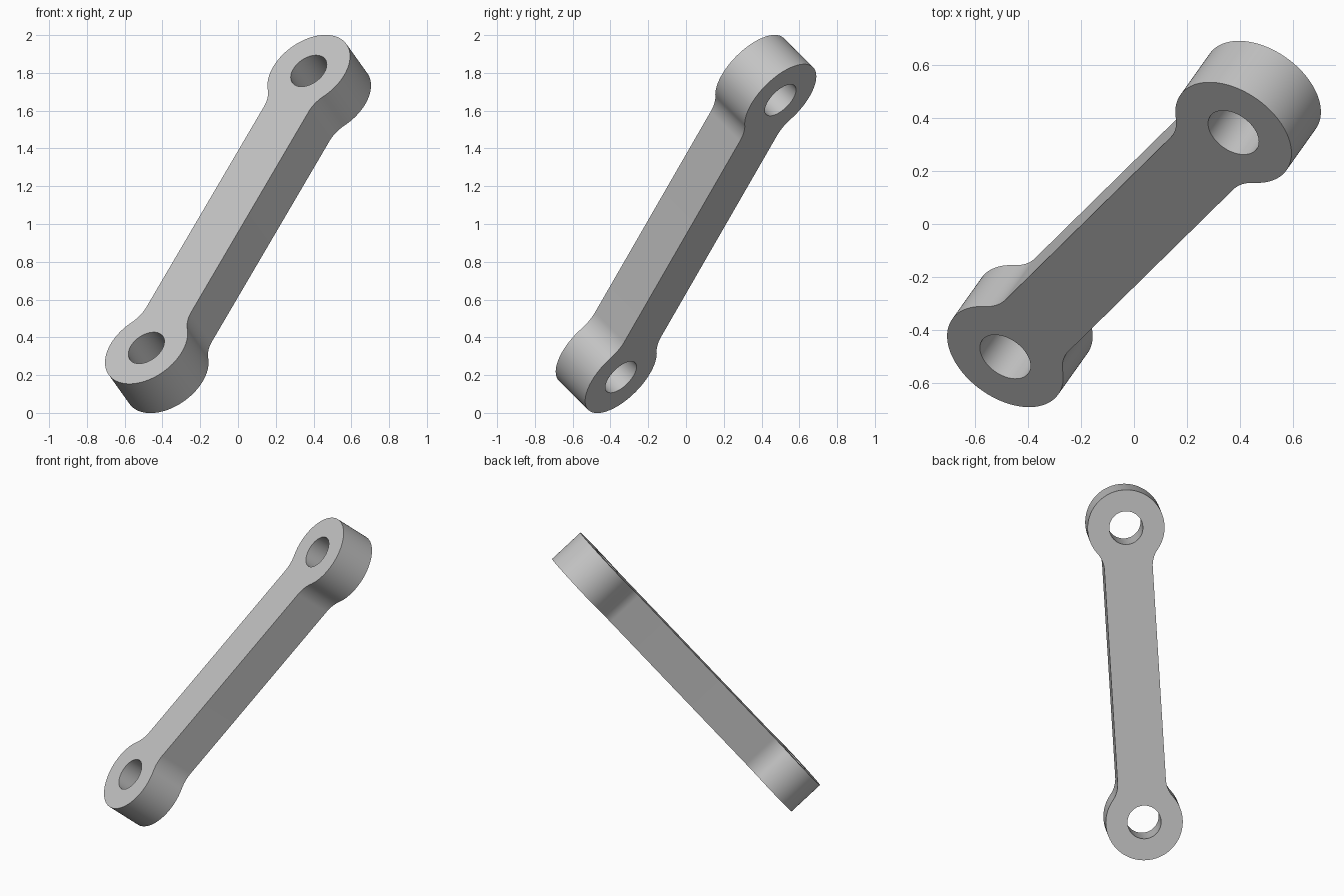
import bpy, bmesh
from math import sin, cos, pi, atan2, sqrt
from mathutils import Vector, Matrix

cube = bpy.data.objects.get("Cube")
if cube:
    bpy.data.objects.remove(cube, do_unlink=True)

HALF_SPAN = 0.949   # centre to each eye centre
EYE_R = 0.245
HOLE_R = 0.107
HALF_WIDTH = 0.154
FILLET = 0.18
THICKNESS = 0.246


def arc(cx, cy, r, start, end, steps):
    return [(cx + r * cos(start + (end - start) * i / steps),
             cy + r * sin(start + (end - start) * i / steps))
            for i in range(steps + 1)]


def add_loop(bm, points):
    verts = [bm.verts.new((x, y, -THICKNESS / 2)) for x, y in points]
    return [bm.edges.new((a, b)) for a, b in zip(verts, verts[1:] + verts[:1])]


# Quarter outline: eye arc, then tangent fillet into the straight bar
rise = HALF_WIDTH + FILLET
run = sqrt((EYE_R + FILLET) ** 2 - rise ** 2)
lean = atan2(rise, run)
quarter = arc(HALF_SPAN, 0, EYE_R, 0, pi - lean, 40)
quarter += arc(HALF_SPAN - run, rise, FILLET, -lean, -pi / 2, 14)[1:]

# Mirror the quarter lengthwise, then across the bar
upper = quarter + [(-x, y) for x, y in reversed(quarter)]
outline = upper + [(x, -y) for x, y in reversed(upper[1:-1])]

# Plate with two eye holes, extruded to thickness
bm = bmesh.new()
edges = add_loop(bm, outline)
for side in (-1, 1):
    edges += add_loop(bm, arc(side * HALF_SPAN, 0, HOLE_R, 0, 2 * pi, 48)[:-1])
bmesh.ops.triangle_fill(bm, edges=edges, use_beauty=True, normal=(0, 0, 1))
result = bmesh.ops.extrude_face_region(bm, geom=bm.faces[:], use_keep_orig=True)
top = [g for g in result["geom"] if isinstance(g, bmesh.types.BMVert)]
bmesh.ops.translate(bm, verts=top, vec=(0, 0, THICKNESS))
bmesh.ops.recalc_face_normals(bm, faces=bm.faces[:])
mesh = bpy.data.meshes.new("link_bar")
bm.to_mesh(mesh)
bm.free()

# Tilt the link along its diagonal
along = Vector((0.86, 0.845, 1.467)).normalized()
normal = Vector((-0.11, -0.155, 0.155))
normal = (normal - along * normal.dot(along)).normalized()
across = normal.cross(along)
tilt = Matrix((along, across, normal)).transposed().to_4x4()
mesh.transform(Matrix.Translation((0, 0, 1)) @ tilt)

link = bpy.data.objects.new("link_bar", mesh)
bpy.context.collection.objects.link(link)

# Plain grey metal
grey = bpy.data.materials.new("grey")
grey.use_nodes = True
colour = (0.55, 0.55, 0.55, 1)
grey.diffuse_color = colour
grey.node_tree.nodes["Principled BSDF"].inputs["Base Color"].default_value = colour
mesh.materials.append(grey)

# Smooth round walls, sharp rims
for other in bpy.context.selected_objects:
    other.select_set(False)
link.select_set(True)
bpy.context.view_layer.objects.active = link
bpy.ops.object.shade_smooth_by_angle(angle=pi / 6)
